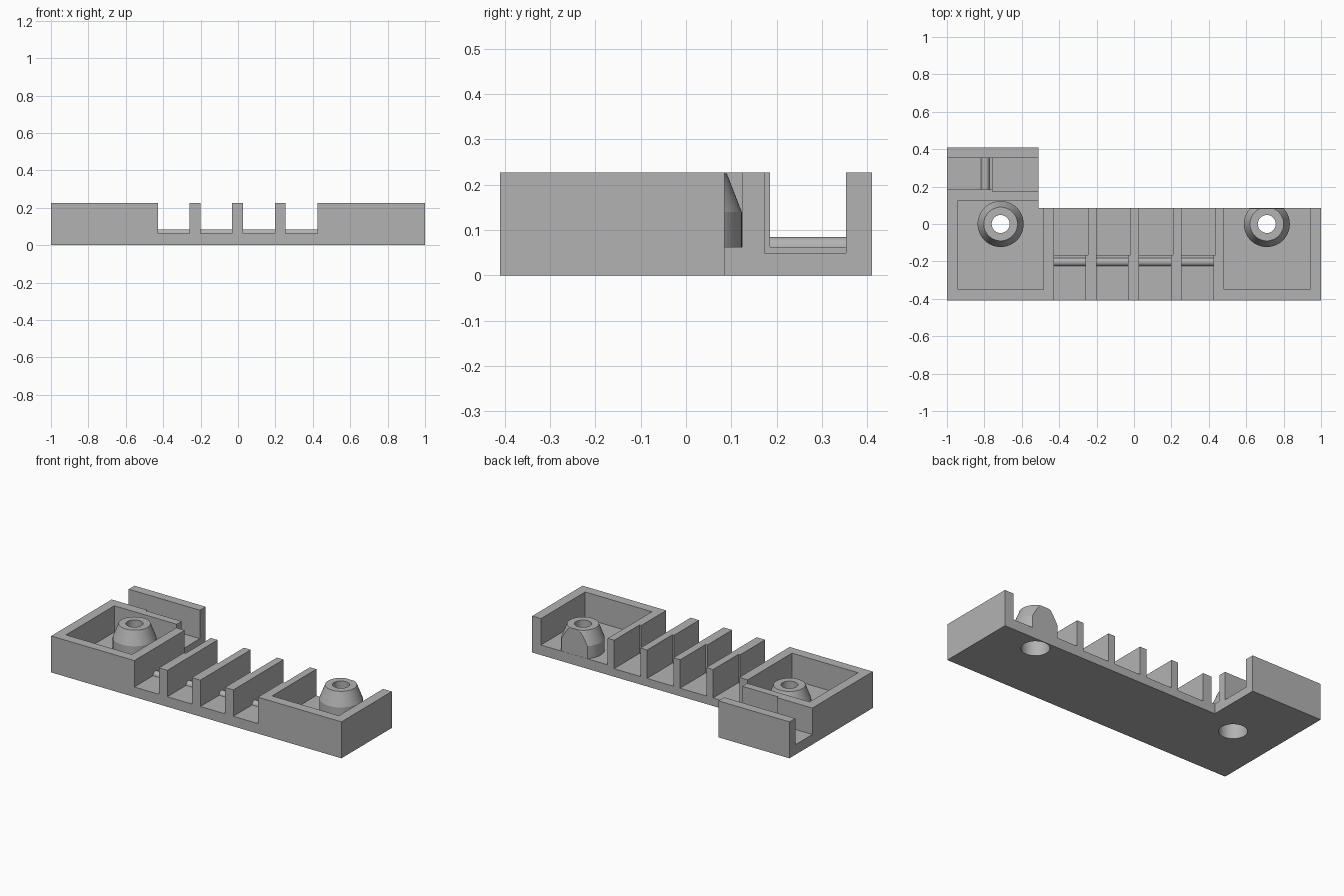
import bpy, math
from mathutils import Matrix

cube = bpy.data.objects.get("Cube")
if cube:
    bpy.data.objects.remove(cube, do_unlink=True)

grey = bpy.data.materials.new("plain grey")
grey.use_nodes = True
grey.diffuse_color = (0.45, 0.45, 0.45, 1)
grey.node_tree.nodes["Principled BSDF"].inputs["Base Color"].default_value = (0.45, 0.45, 0.45, 1)

TOP, FLOOR, LOW_FLOOR, BACK = 0.227, 0.0625, 0.05, 0.085


def mesh_object(name, verts, faces):
    mesh = bpy.data.meshes.new(name)
    mesh.from_pydata(verts, [], faces)
    mesh.materials.append(grey)
    obj = bpy.data.objects.new(name, mesh)
    bpy.context.collection.objects.link(obj)
    return obj


def prism(name, outline, z0, z1):
    n = len(outline)
    verts = [(x, y, z) for z in (z0, z1) for x, y in outline]
    faces = [tuple(reversed(range(n))), tuple(range(n, 2 * n))]
    faces += [(i, (i + 1) % n, n + (i + 1) % n, n + i) for i in range(n)]
    return mesh_object(name, verts, faces)


def box(name, x0, x1, y0, y1, z0, z1=0.3):
    return prism(name, [(x0, y0), (x1, y0), (x1, y1), (x0, y1)], z0, z1)


def turned(name, profile, x, y, n=64):
    """Closed solid from (radius, z) rings, bottom to top."""
    verts = [(x + r * math.cos(2 * math.pi * i / n), y + r * math.sin(2 * math.pi * i / n), z)
             for r, z in profile for i in range(n)]
    faces = [tuple(reversed(range(n))), tuple(range(len(verts) - n, len(verts)))]
    for k in range(len(profile) - 1):
        a, b = k * n, (k + 1) * n
        faces += [(a + i, a + (i + 1) % n, b + (i + 1) % n, b + i) for i in range(n)]
    return mesh_object(name, verts, faces)


def combine(target, tool, operation):
    mod = target.modifiers.new("join", "BOOLEAN")
    mod.object, mod.operation, mod.solver = tool, operation, "EXACT"
    bpy.context.view_layer.objects.active = target
    bpy.ops.object.modifier_apply(modifier=mod.name)
    bpy.data.objects.remove(tool, do_unlink=True)


def ridge(name, start, end, along_x, across):
    """Low round bar lying on the slot floor."""
    bar = turned(name, [(0.0225, 0), (0.0225, end - start)], 0, 0, 32)
    if along_x:
        matrix = Matrix.Translation((start, across, FLOOR)) @ Matrix.Rotation(math.pi / 2, 4, "Y")
    else:
        matrix = Matrix.Translation((across, start, FLOOR)) @ Matrix.Rotation(-math.pi / 2, 4, "X")
    bar.data.transform(matrix)
    return bar


# L-shaped solid block
body = prism("clamp_body", [(-1, -0.41), (1, -0.41), (1, BACK), (-0.51, BACK),
                            (-0.51, 0.41), (-1, 0.41)], 0, TOP)

# Screw pockets at both ends
combine(body, box("pocket_cut", -0.94, -0.485, -0.35, 0.125, FLOOR), "DIFFERENCE")
combine(body, box("pocket_corner_cut", -0.6, -0.485, 0, 0.125, FLOOR), "DIFFERENCE")
combine(body, box("open_pocket_cut", 0.48, 0.94, -0.35, 0.2, FLOOR), "DIFFERENCE")
combine(body, box("pocket_side_cut", -0.6, -0.45, BACK, 0.125, FLOOR), "DIFFERENCE")

# Four cable slots, wider and deeper behind the ridge
slots = [(-0.427, -0.258), (-0.2, -0.031), (0.028, 0.197), (0.255, 0.424)]
for x0, x1 in slots:
    combine(body, box("slot_cut", x0, x1, -0.5, 0.2, FLOOR), "DIFFERENCE")
    combine(body, box("slot_rear_cut", x0, x1 + 0.012, -0.165, 0.2, LOW_FLOOR), "DIFFERENCE")

# Cross channel at the back of the long end
combine(body, box("channel_cut", -1.1, -0.4, 0.185, 0.353, FLOOR), "DIFFERENCE")
combine(body, box("channel_deep_cut", -0.757, -0.4, 0.173, 0.353, LOW_FLOOR), "DIFFERENCE")

# Grip ridges
for x0, x1 in slots:
    combine(body, ridge("slot_ridge", x0 - 0.004, x1 + 0.004, True, -0.203), "UNION")
combine(body, ridge("channel_ridge", 0.181, 0.357, False, -0.795), "UNION")

# Tapered screw bosses with a stepped bore
for x in (-0.713, 0.71):
    boss = turned("screw_boss", [(0.123, 0.03), (0.123, 0.14), (0.09, TOP - 0.002)], x, 0)
    if x > 0:
        combine(boss, box("boss_trim", 0.4, 1, BACK - 0.001, 0.3, -0.1), "DIFFERENCE")
    combine(body, boss, "UNION")
    bore = [(0.08, -0.1), (0.08, 0.14), (0.048, 0.141), (0.048, 0.4)]
    combine(body, turned("bore_cut", bore, x, 0), "DIFFERENCE")

bpy.ops.object.select_all(action="DESELECT")
body.select_set(True)
bpy.context.view_layer.objects.active = body
bpy.ops.object.shade_smooth_by_angle(angle=math.radians(20))
